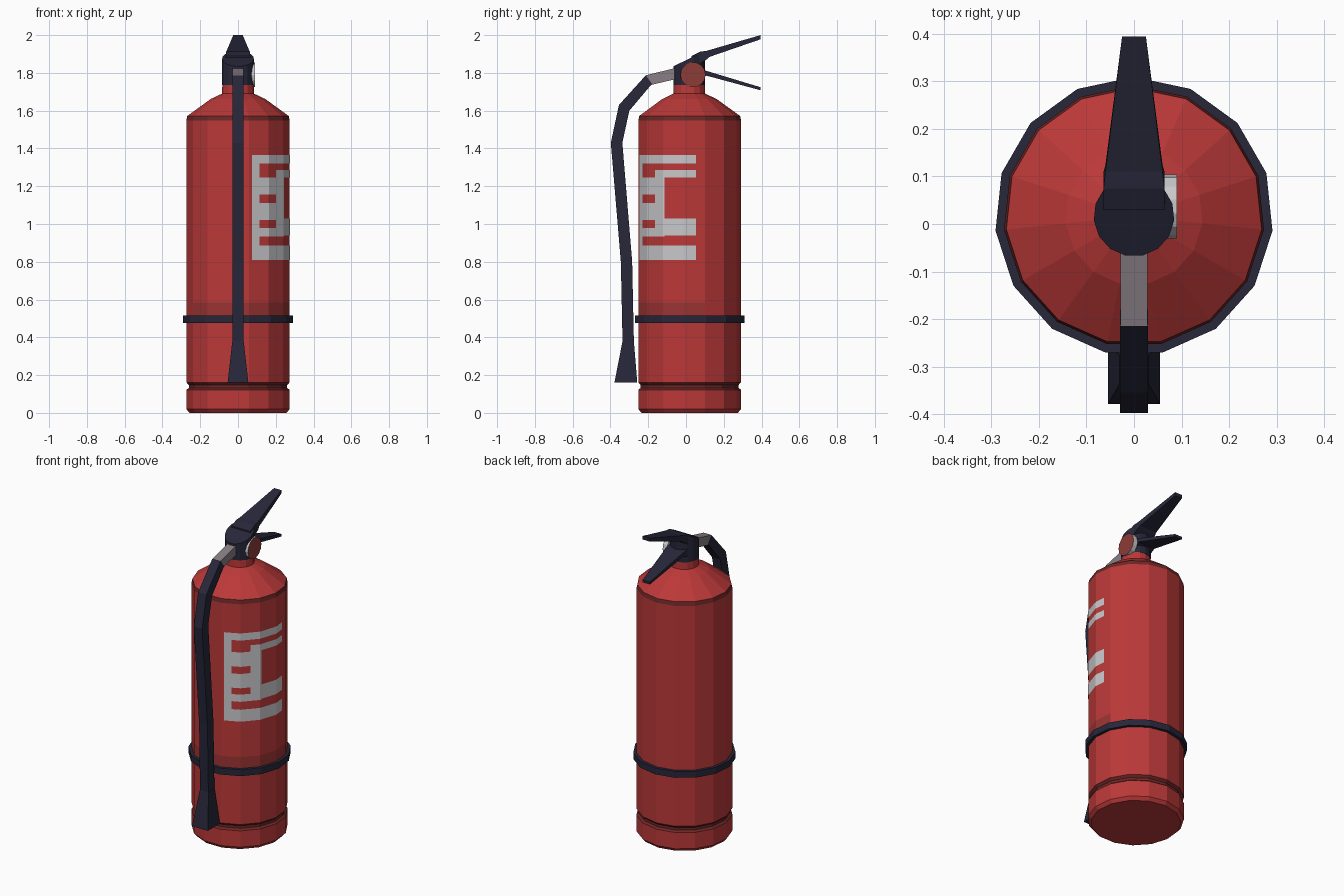
import bpy, bmesh, math
from mathutils import Vector

if "Cube" in bpy.data.objects:
    bpy.data.objects.remove(bpy.data.objects["Cube"])

CY, SIDES, R = 0.0165, 15, 0.275      # axis offset, tank side count, tank radius


def material(name, rgb):
    m = bpy.data.materials.new(name)
    m.diffuse_color = (*rgb, 1)
    m.use_nodes = True
    m.node_tree.nodes["Principled BSDF"].inputs["Base Color"].default_value = m.diffuse_color
    return m


RED = material("red paint", (0.50, 0.040, 0.040))
SHADE = material("dull red band", (0.33, 0.034, 0.034))
DARK_RED = material("dark red trim", (0.15, 0.020, 0.020))
GAUGE = material("gauge red", (0.27, 0.045, 0.040))
NAVY = material("navy black", (0.020, 0.020, 0.042))
GREY = material("warm grey metal", (0.25, 0.21, 0.23))
WHITE = material("off white", (0.58, 0.58, 0.60))


def finish(name, bm, mats, recalc=True):
    if recalc:
        bmesh.ops.recalc_face_normals(bm, faces=bm.faces)
    me = bpy.data.meshes.new(name)
    bm.to_mesh(me)
    bm.free()
    for m in mats:
        me.materials.append(m)
    ob = bpy.data.objects.new(name, me)
    bpy.context.collection.objects.link(ob)
    return ob


def revolve(name, profile, mats, sides=SIDES, closed=False):
    """Spin a (radius, z) profile around the tank axis, first vertex at +y."""
    bm = bmesh.new()
    rings = []
    for r, z in profile:
        angles = [math.pi / 2 + math.tau * i / sides for i in range(sides)]
        rings.append([bm.verts.new((r * math.cos(a), CY + r * math.sin(a), z)) for a in angles])
    pairs = list(zip(rings, rings[1:]))
    if closed:
        pairs.append((rings[-1], rings[0]))
    else:
        bm.faces.new(rings[0])
        bm.faces.new(rings[-1])
    for a, b in pairs:
        for i in range(sides):
            j = (i + 1) % sides
            bm.faces.new((a[i], a[j], b[j], b[i]))
    return finish(name, bm, mats)


def strip(name, stations, mat):
    """Loft a four-sided bar through (y1, z1, y2, z2, half_width) stations."""
    bm = bmesh.new()
    rings = [[bm.verts.new(p) for p in ((-w, y1, z1), (w, y1, z1), (w, y2, z2), (-w, y2, z2))]
             for y1, z1, y2, z2, w in stations]
    bm.faces.new(rings[0])
    bm.faces.new(rings[-1])
    for a, b in zip(rings, rings[1:]):
        for i in range(4):
            j = (i + 1) % 4
            bm.faces.new((a[i], a[j], b[j], b[i]))
    return finish(name, bm, [mat])


# Tank with grooved foot, shoulder and neck
tank = revolve("tank", [
    (0.258, 0), (R, 0.02), (R, 0.122), (0.262, 0.132), (0.262, 0.148), (R, 0.162),
    (R, 0.515), (R, 0.585), (R, 1.547), (0.270, 1.572), (0.145, 1.662), (0.085, 1.69),
    (0.083, 1.75)], [RED, DARK_RED, SHADE])
for f in tank.data.polygons:
    z, n = f.center.z, f.normal
    if 0.122 < z < 0.162 or 1.547 < z < 1.572:
        f.material_index = 1
    elif 0.515 < z < 0.585 and n.y < 0.3 and n.x > -0.8:
        f.material_index = 2

# Strap holding the hose
revolve("strap", [(0.268, 0.475), (0.293, 0.475), (0.293, 0.515), (0.268, 0.515)], [NAVY], closed=True)

# Valve body with slanted top
valve = revolve("valve_body", [(0.085, 1.735), (0.085, 1.875)], [NAVY])
for v in valve.data.vertices:
    if v.co.z > 1.8:
        v.co.z += 0.48 * (v.co.y - CY)

# Squeeze levers
strip("upper_lever", [(0.03, 1.89, 0.03, 1.82, 0.065), (0.075, 1.912, 0.11, 1.872, 0.064),
                      (0.11, 1.917, 0.125, 1.885, 0.060), (0.395, 2.0, 0.395, 1.978, 0.025)], NAVY)
strip("lower_lever", [(0.05, 1.825, 0.05, 1.76, 0.064), (0.11, 1.81, 0.11, 1.785, 0.060),
                      (0.395, 1.724, 0.395, 1.708, 0.025)], NAVY)

# Pressure gauge on the right side of the valve
bm = bmesh.new()
N, GR, GC = 14, 0.067, Vector((0, 0.037, 1.79))
ends = [[bm.verts.new((x, GC.y + GR * math.cos(math.tau * i / N), GC.z + GR * math.sin(math.tau * i / N)))
         for i in range(N)] for x in (0.06, 0.09)]
bm.faces.new(ends[0])
bm.faces.new(ends[1]).material_index = 1
for i in range(N):
    j = (i + 1) % N
    bm.faces.new((ends[0][i], ends[0][j], ends[1][j], ends[1][i]))
finish("pressure_gauge", bm, [WHITE, GAUGE])

# Hose connector, hose and flared nozzle
strip("hose_connector", [(-0.05, 1.827, -0.05, 1.768, 0.028), (-0.215, 1.787, -0.19, 1.735, 0.028)], GREY)
strip("hose", [(-0.213, 1.787, -0.180, 1.742, 0.029), (-0.355, 1.63, -0.300, 1.60, 0.029),
               (-0.398, 1.43, -0.337, 1.43, 0.029), (-0.345, 0.80, -0.285, 0.80, 0.029),
               (-0.336, 0.38, -0.276, 0.38, 0.029)], NAVY)
strip("nozzle", [(-0.336, 0.38, -0.276, 0.38, 0.030), (-0.379, 0.16, -0.258, 0.16, 0.055)], NAVY)


# Painted label: abstract bars wrapped on the tank facets (angles in degrees)
def on_tank(deg, z, lift=0.002):
    step = 360 / SIDES
    off = (deg - 90) % step - step / 2
    r = (R * math.cos(math.radians(step / 2)) + lift) / math.cos(math.radians(off))
    a = math.radians(deg)
    return (r * math.cos(a), CY + r * math.sin(a), z)


bars = [(-74, -65, 0.81, 1.365), (-65, 8, 1.32, 1.365), (-42, 8, 1.245, 1.285),
        (-42, -28, 0.935, 1.245), (-65, -42, 1.155, 1.245), (-65, -42, 1.02, 1.11),
        (-65, -42, 0.935, 0.98), (-28, 8, 0.94, 1.03), (-65, 8, 0.81, 0.885)]
bm = bmesh.new()
for a0, a1, z0, z1 in bars:
    cuts = [a0] + [c for c in (-54, -30, -6) if a0 < c < a1] + [a1]
    for b0, b1 in zip(cuts, cuts[1:]):
        bm.faces.new([bm.verts.new(on_tank(a, z)) for a, z in ((b0, z0), (b1, z0), (b1, z1), (b0, z1))])
finish("label_bars", bm, [WHITE], recalc=False)
